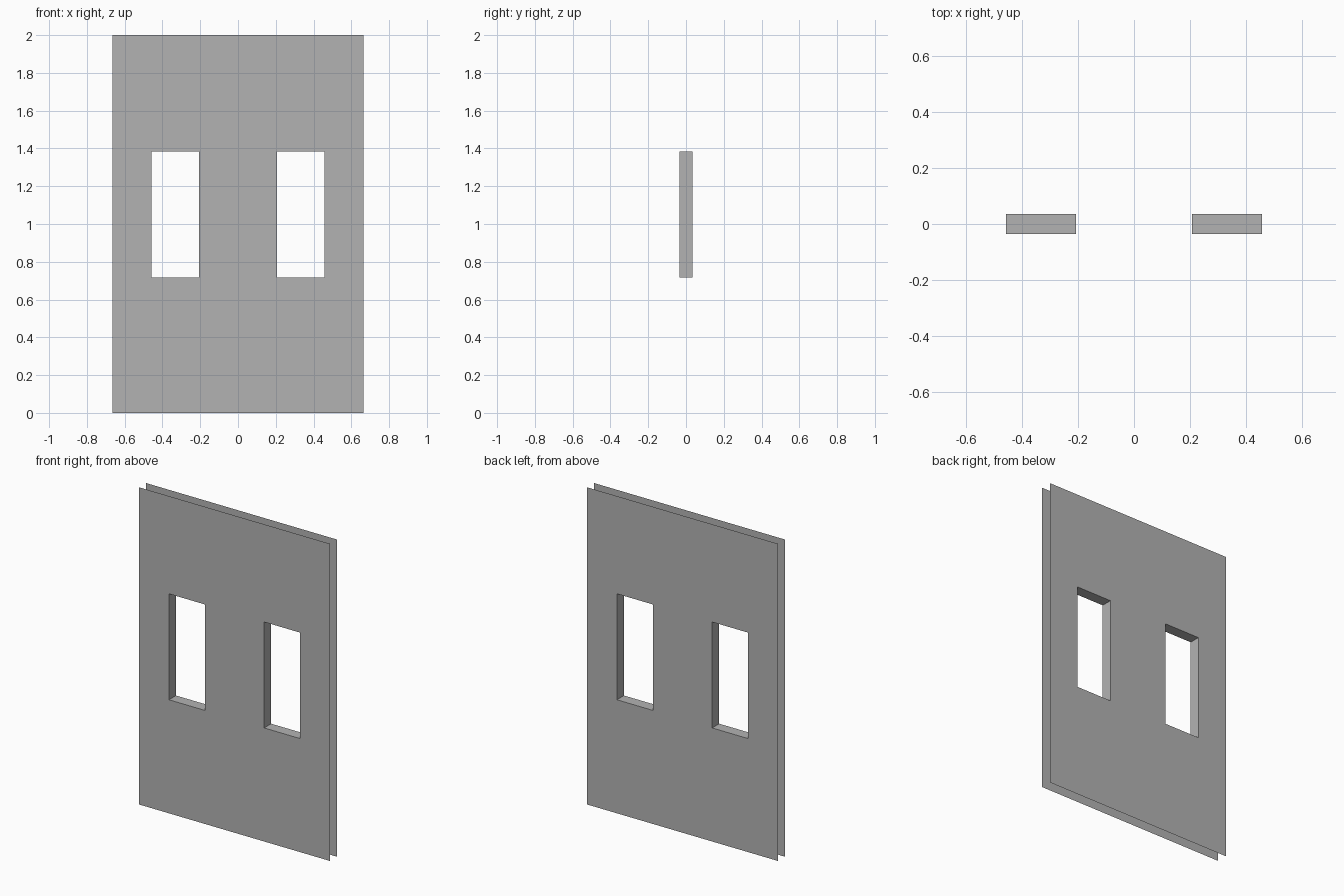
import bpy
import bmesh

if "Cube" in bpy.data.objects:
    bpy.data.objects.remove(bpy.data.objects["Cube"])

HALF_W, HEIGHT, HALF_T = 0.665, 2.0, 0.035
IN_X, OUT_X = 0.207, 0.457
LOW_Z, HIGH_Z = 0.716, 1.384

# Dark grey wall colour
grey = bpy.data.materials.new("dark_grey")
grey.diffuse_color = (0.45, 0.45, 0.45, 1)
grey.use_nodes = True
grey.node_tree.nodes["Principled BSDF"].inputs["Base Color"].default_value = grey.diffuse_color


def make_object(name, quads):
    bm = bmesh.new()
    for quad in quads:
        bm.faces.new([bm.verts.new(p) for p in quad])
    bmesh.ops.remove_doubles(bm, verts=bm.verts, dist=0.0001)
    mesh = bpy.data.meshes.new(name)
    bm.to_mesh(mesh)
    bm.free()
    mesh.materials.append(grey)
    obj = bpy.data.objects.new(name, mesh)
    bpy.context.collection.objects.link(obj)
    return obj


def corners(x0, x1, z0, z1):
    return [(x0, z0), (x1, z0), (x1, z1), (x0, z1)]


# Wall sheets: a grid of cells that skips the two window openings
xs = [-HALF_W, -OUT_X, -IN_X, IN_X, OUT_X, HALF_W]
zs = [0, LOW_Z, HIGH_Z, HEIGHT]
cells = [corners(xs[i], xs[i + 1], zs[j], zs[j + 1])
         for i in range(5) for j in range(3)
         if not (j == 1 and i in (1, 3))]
make_object("front_sheet", [[(x, -HALF_T, z) for x, z in c] for c in cells])
make_object("back_sheet", [[(x, HALF_T, z) for x, z in reversed(c)] for c in cells])

# Window reveals joining the sheets; the wall's outer rim stays open
for name, x0, x1 in (("left_window_reveal", -OUT_X, -IN_X),
                     ("right_window_reveal", IN_X, OUT_X)):
    loop = corners(x0, x1, LOW_Z, HIGH_Z)
    make_object(name, [[(a[0], -HALF_T, a[1]), (b[0], -HALF_T, b[1]),
                        (b[0], HALF_T, b[1]), (a[0], HALF_T, a[1])]
                       for a, b in zip(loop, loop[1:] + loop[:1])])
